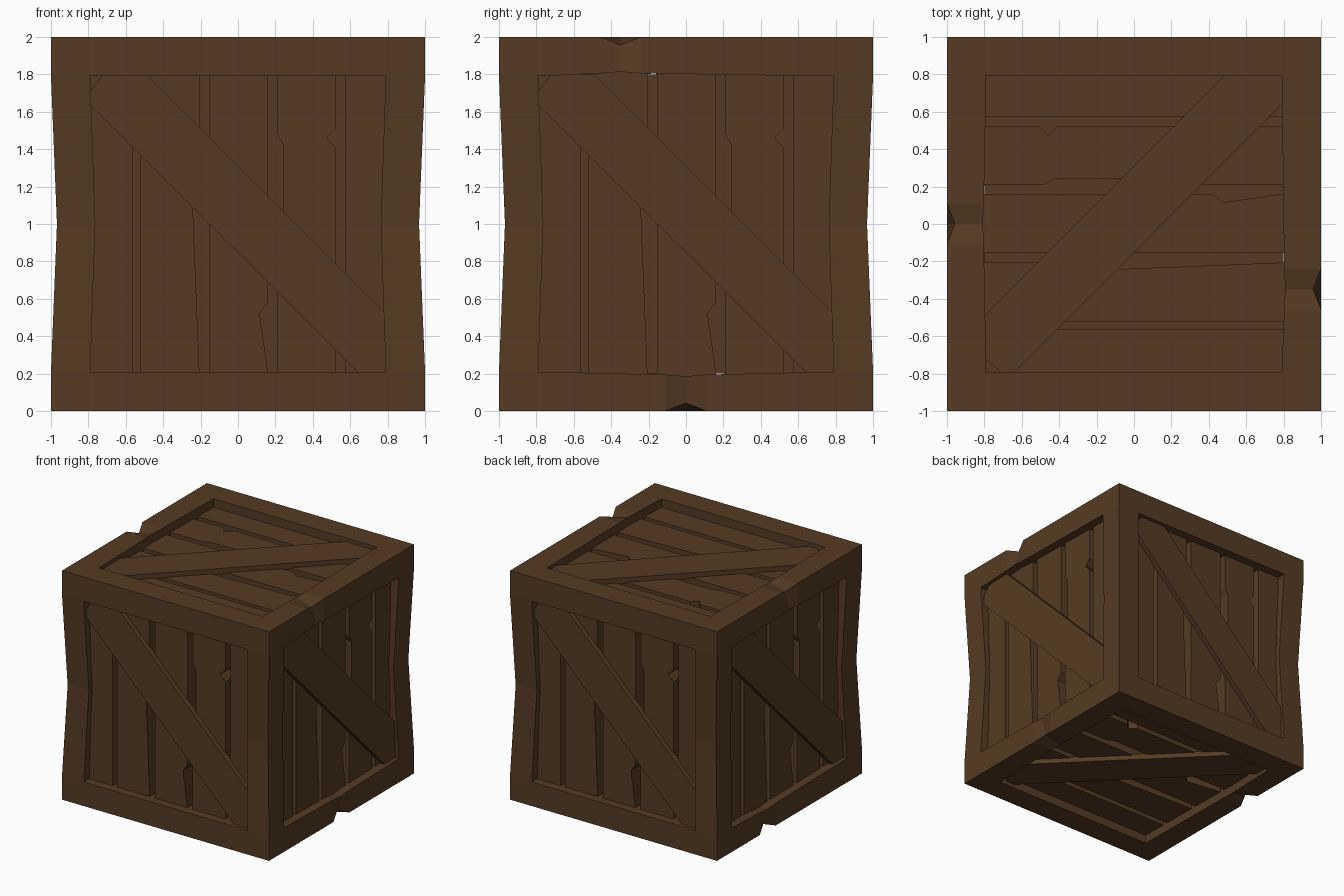
import bpy, bmesh
from mathutils import Vector, Matrix

if "Cube" in bpy.data.objects:
    bpy.data.objects.remove(bpy.data.objects["Cube"])

wood = bpy.data.materials.new("dark brown wood")
wood.diffuse_color = (0.092, 0.044, 0.017, 1)
wood.use_nodes = True
wood.node_tree.nodes["Principled BSDF"].inputs["Base Color"].default_value = wood.diffuse_color
CENTRE = Vector((0, 0, 1))
I, O = 0.79, 1.0          # inner and outer limits of the frame beams


def finish(name, bm):
    bmesh.ops.recalc_face_normals(bm, faces=bm.faces)
    me = bpy.data.meshes.new(name)
    bm.to_mesh(me)
    bm.free()
    me.materials.append(wood)
    ob = bpy.data.objects.new(name, me)
    bpy.context.collection.objects.link(ob)
    return ob


# ---- frame: twelve worn beams and eight corners in one welded shell ----
frame = bmesh.new()


def quad(pts):
    frame.faces.new([frame.verts.new(Vector(p) + CENTRE) for p in pts])


def beam(axis, sa, sb, rings):
    """rings: (position, inner a, inner b, outer a, outer b, corner inset)"""
    loops = []
    for t, ia, ib, oa, ob, cut in rings:
        loop = []
        for a, b in ((oa - cut, ob - cut), (ia, ob), (ia, ib), (oa, ib)):
            p = [0, 0, 0]
            p[axis], p[(axis + 1) % 3], p[(axis + 2) % 3] = t, a * sa, b * sb
            loop.append(p)
        loops.append(loop)
    for l0, l1 in zip(loops, loops[1:]):
        for k in range(4):
            j = (k + 1) % 4
            quad((l0[k], l0[j], l1[j], l1[k]))


def plain(t):
    return (t, I, I, O, O, 0)


notch_at = {(1, 1): -0.35, (-1, 1): 0.0, (1, -1): 0.0, (-1, -1): 0.3}
for sa in (-1, 1):
    for sb in (-1, 1):
        # straight beams along x
        beam(0, sa, sb, [plain(-I), plain(I)])
        # posts, pinched inward at mid height
        beam(2, sa, sb, [plain(-I), (0, 0.763, 0.763, 0.968, 0.968, 0), plain(I)])
        # beams along y (a = z, b = x), each with one chipped outer edge
        n = notch_at[(sb, sa)]
        beam(1, sa, sb, [plain(-I), (n - 0.11, 0.805, 0.803, O, O, 0),
                         (n, 0.814, 0.808, O, O, 0.043),
                         (n + 0.11, 0.805, 0.803, O, O, 0), plain(I)])
        # corners: three outer squares each
        for sc in (-1, 1):
            for axis in range(3):
                s = (sa, sb, sc)
                pts = []
                for a, b in ((I, I), (O, I), (O, O), (I, O)):
                    p = [0, 0, 0]
                    p[axis], p[(axis + 1) % 3], p[(axis + 2) % 3] = O, a, b
                    pts.append([p[i] * s[i] for i in range(3)])
                quad(pts)
bmesh.ops.remove_doubles(frame, verts=frame.verts, dist=0.0005)
finish("frame", frame)

# ---- inner box behind the plank gaps ----
core = bmesh.new()
bmesh.ops.create_cube(core, size=1.6, matrix=Matrix.Translation(CENTRE))
finish("inner_box", core)

# ---- side panels: five planks and one brace, repeated on six sides ----
E = 0.82                  # plank ends are tucked into the frame
# left and right edge of each plank, bottom to top
PLANKS = [
    ([(-E, -E), (-E, E)], [(-0.565, -E), (-0.565, E)]),
    ([(-0.52, -E), (-0.52, E)],
     [(-0.205, -E), (-0.243, 0.12), (-0.205, 0.2), (-0.205, E)]),
    ([(-0.155, -E), (-0.155, E)],
     [(0.16, -E), (0.16, -0.79), (0.115, -0.475), (0.16, -0.42), (0.16, E)]),
    ([(0.21, -E), (0.21, -0.05), (0.243, 0.06), (0.243, 0.42), (0.212, 0.48), (0.21, E)],
     [(0.525, -E), (0.525, 0.405), (0.475, 0.46), (0.525, 0.51), (0.525, E)]),
    ([(0.575, -E), (0.575, E)], [(E, -E), (E, E)]),
]
BRACE = [(-0.8, 0.645), (-0.8, 0.7), (-0.72, 0.8), (-0.49, 0.8),
         (0.8, -0.49), (0.8, -0.8), (0.65, -0.8)]


def slab(name, outline, d0, d1, u, v):
    """Extrude an outline on one side of the crate between two depths."""
    u, v = Vector(u), Vector(v)
    n = u.cross(v)
    bm = bmesh.new()
    lo, hi = ([bm.verts.new(u * a + v * b + n * d + CENTRE) for a, b in outline]
              for d in (d0, d1))
    bm.faces.new(lo[::-1])
    bm.faces.new(hi)
    for k in range(len(lo)):
        j = (k + 1) % len(lo)
        bm.faces.new((lo[k], lo[j], hi[j], hi[k]))
    finish(name, bm)


SIDES = {
    "front": ((1, 0, 0), (0, 0, 1)),
    "right": ((0, 1, 0), (0, 0, 1)),
    "back": ((-1, 0, 0), (0, 0, 1)),
    "left": ((0, -1, 0), (0, 0, 1)),
    "top": ((0, 1, 0), (-1, 0, 0)),
    "bottom": ((0, 1, 0), (1, 0, 0)),
}
for side, (u, v) in SIDES.items():
    for i, (left, right) in enumerate(PLANKS):
        slab(f"{side}_plank_{i + 1}", right + left[::-1], 0.795, 0.925, u, v)
    slab(f"{side}_brace", BRACE, 0.915, 0.967, u, v)
